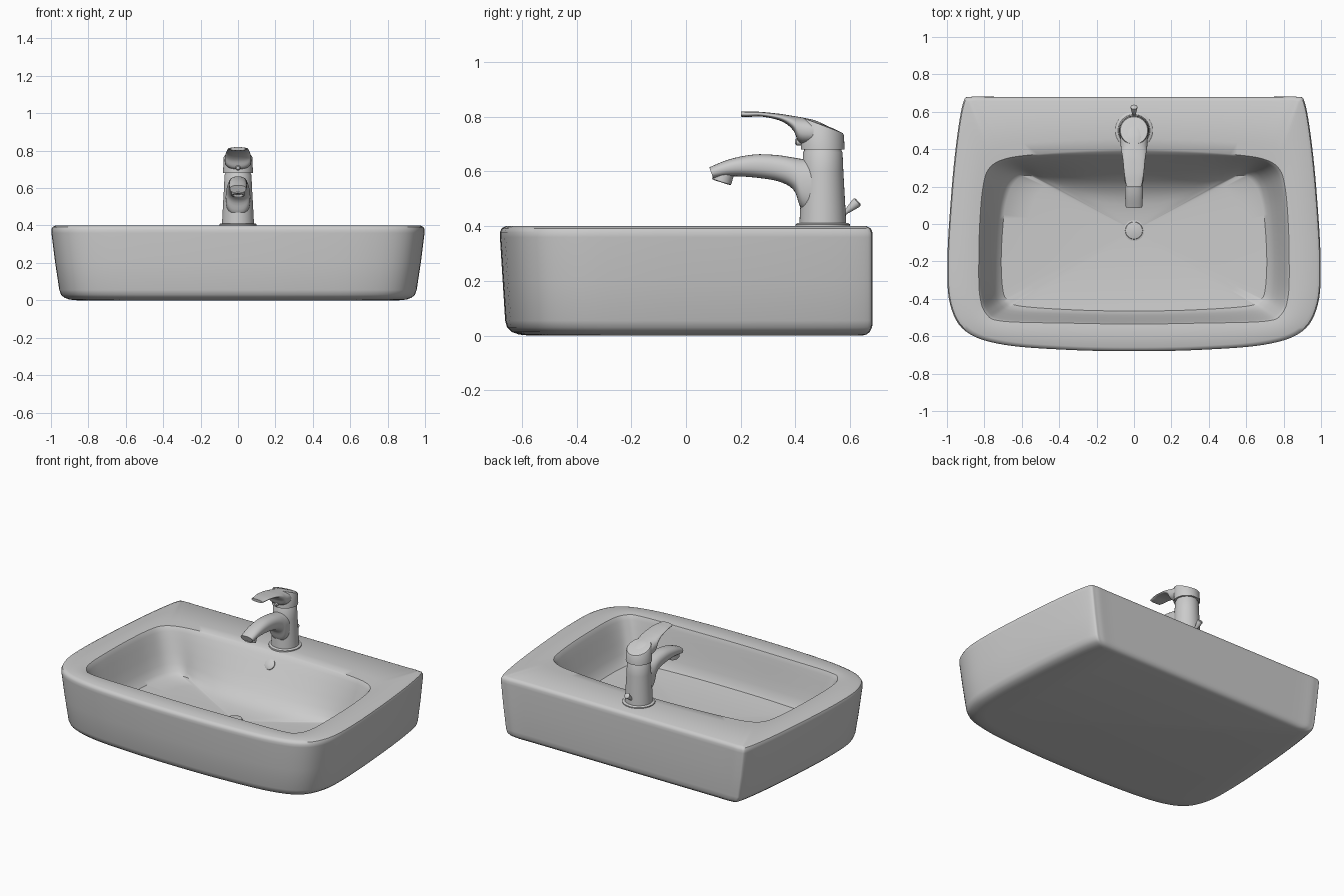
import bpy, bmesh, math
from mathutils import Vector

if "Cube" in bpy.data.objects:
    bpy.data.objects.remove(bpy.data.objects["Cube"])


def loft(name, rings, angle=40):
    """Skin a list of equal closed rings and cap both ends."""
    bm = bmesh.new()
    vs = [[bm.verts.new(p) for p in r] for r in rings]
    n = len(rings[0])
    for a, b in zip(vs, vs[1:]):
        for i in range(n):
            j = (i + 1) % n
            bm.faces.new((a[i], a[j], b[j], b[i]))
    bm.faces.new(vs[0])
    bm.faces.new(vs[-1])
    bmesh.ops.recalc_face_normals(bm, faces=bm.faces)
    me = bpy.data.meshes.new(name)
    bm.to_mesh(me)
    bm.free()
    ob = bpy.data.objects.new(name, me)
    bpy.context.collection.objects.link(ob)
    bpy.ops.object.select_all(action='DESELECT')
    ob.select_set(True)
    bpy.context.view_layer.objects.active = ob
    bpy.ops.object.shade_smooth_by_angle(angle=math.radians(angle))
    return ob


def turned(name, origin, axis, profile, n=40):
    """Revolve (radius, height) pairs around an axis through origin."""
    q = Vector((0, 0, 1)).rotation_difference(Vector(axis).normalized())
    rings = []
    for r, h in profile:
        rings.append([Vector(origin) + q @ Vector((r * math.cos(k * math.tau / n),
                      r * math.sin(k * math.tau / n), h)) for k in range(n)])
    return loft(name, rings)


def spline(keys, steps, closed=False):
    """Catmull-Rom resampling of a list of vectors."""
    n, out = len(keys), []
    for i in range(n if closed else n - 1):
        p = [keys[k % n] if closed else keys[min(max(k, 0), n - 1)] for k in range(i - 1, i + 3)]
        for s in range(steps):
            t = s / steps
            out.append(0.5 * (2 * p[1] + (p[2] - p[0]) * t
                       + (2 * p[0] - 5 * p[1] + 4 * p[2] - p[3]) * t ** 2
                       + (3 * p[1] - p[0] - 3 * p[2] + p[3]) * t ** 3))
    return out if closed else out + [keys[-1]]


def outline(half):
    """Mirror a half outline (back middle to front middle) and smooth it."""
    keys = half + [(-x, y) for x, y in half[-2:0:-1]]
    return spline([Vector((x, y)) for x, y in keys], 6, True)


def swept(name, sections, n=32):
    """Loft rounded sections: top y, top z, bottom y, bottom z, half width."""
    rings = []
    for ty, tz, by, bz, w in spline5(sections):
        ring = []
        for k in range(n):
            a = k * math.tau / n
            c, s = (math.copysign(abs(f(a)) ** 0.85, f(a)) for f in (math.cos, math.sin))
            ring.append((w * c, (ty + by) / 2 + (ty - by) / 2 * s,
                         (tz + bz) / 2 + (tz - bz) / 2 * s))
        rings.append(ring)
    return loft(name, rings, 50)


def spline5(sections):
    return [tuple(v) for v in spline([Vector(s) for s in sections], 5)]


# Basin outlines: outer edge, bowl rim and bowl floor
outer = outline([(0, .68), (.4, .68), (.75, .68), (.875, .68), (.915, .65), (.95, .45), (.98, .15),
                 (1, -.2), (.985, -.43), (.90, -.575), (.7, -.645), (.35, -.673), (0, -.68)])
rim = outline([(0, .40), (.3, .39), (.55, .37), (.7, .345), (.78, .29), (.81, .18), (.825, 0),
               (.83, -.2), (.825, -.38), (.79, -.48), (.7, -.52), (.35, -.53), (0, -.535)])
floor = outline([(0, .14), (.25, .16), (.45, .22), (.57, .26), (.64, .22), (.68, .13), (.70, 0),
                 (.71, -.2), (.70, -.36), (.67, -.41), (.6, -.44), (.3, -.46), (0, -.465)])

# Basin: outside wall rings given as x size, front y, back y, z
rings = []
for w, y0, y1, z in [(.86, -.57, .64, 0), (.90, -.61, .658, .004), (.928, -.638, .67, .014),
                     (.946, -.654, .678, .03), (.955, -.661, .68, .055), (.977, -.67, .68, .2),
                     (.997, -.68, .68, .36), (.998, -.68, .679, .378), (.992, -.674, .673, .392),
                     (.975, -.659, .658, .4)]:
    rings.append([(p.x * w, y0 + (p.y + .68) / 1.36 * (y1 - y0), z) for p in outer])
# Flat rim, then the bowl wall down to the floor
rings.append([(*o.lerp(r, .8), .4) for o, r in zip(outer, rim)])
for t, z in [(0, .396), (.05, .388), (.12, .367), (.25, .322), (.45, .25),
             (.65, .185), (.83, .143), (1, .122)]:
    rings.append([(*r.lerp(f, t), z) for r, f in zip(rim, floor)])
drain_at = Vector((0, -.035))
for t, z in [(.2, .112), (.5, .103), (.8, .098), (.97, .096)]:
    rings.append([(*f.lerp(drain_at, t), z) for f in floor])
loft("basin", rings)

# Drain plug and overflow cover
turned("drain_plug", (0, -.035, .092), (0, 0, 1),
       [(.055, 0), (.055, .008), (.047, .01), (.045, .018), (.03, .022), (.005, .024)])
turned("overflow_cover", (0, .342, .327), (0, -.75, .62),
       [(.034, -.01), (.034, .008), (.028, .012), (.005, .013)])

# Tap base ring and body with the groove under the head
turned("tap_base", (0, .5, .395), (0, 0, 1), [(.1, 0), (.1, .011), (.094, .016), (.08, .017)])
turned("tap_body", (0, .5, .4), (0, 0, 1),
       [(.086, 0), (.083, .06), (.075, .2), (.072, .27), (.068, .277), (.068, .29)])

# Head: cylinder with a sloping top
head = turned("tap_head", (0, .5, .68), (0, 0, 1),
              [(.08, 0), (.077, .05), (.073, .056), (.04, .06), (.005, .06)])
for v in head.data.vertices:
    if v.co.z > .7:
        v.co.z += .032 - .38 * (v.co.y - .5)

# Lever and spout
swept("tap_lever", [(.55, .745, .55, .70, .035), (.52, .765, .52, .70, .056),
                    (.47, .787, .47, .70, .07), (.42, .798, .415, .705, .071),
                    (.385, .804, .392, .75, .067), (.34, .811, .35, .783, .06),
                    (.27, .818, .28, .8, .053), (.22, .819, .225, .799, .045),
                    (.2, .819, .202, .80, .04)])
swept("tap_spout", [(.5, .64, .5, .43, .065), (.43, .645, .425, .46, .066),
                    (.385, .652, .395, .53, .059), (.33, .66, .34, .563, .053),
                    (.25, .662, .25, .578, .05), (.16, .645, .165, .582, .048),
                    (.085, .615, .10, .574, .044)])
turned("aerator", (0, .142, .60), (0, -.3, -.95), [(.036, 0), (.036, .04), (.028, .042), (.026, .03)])

# Temperature dot and pop-up rod behind the body
turned("indicator_dot", (0, .44, .708), (0, -1, 0), [(.013, 0), (.013, .036), (.008, .041)], 20)
turned("pop_up_rod", (0, .56, .43), (0, .75, .66),
       [(.008, 0), (.008, .035), (.01, .04), (.018, .08), (.018, .088), (.012, .092)], 20)
